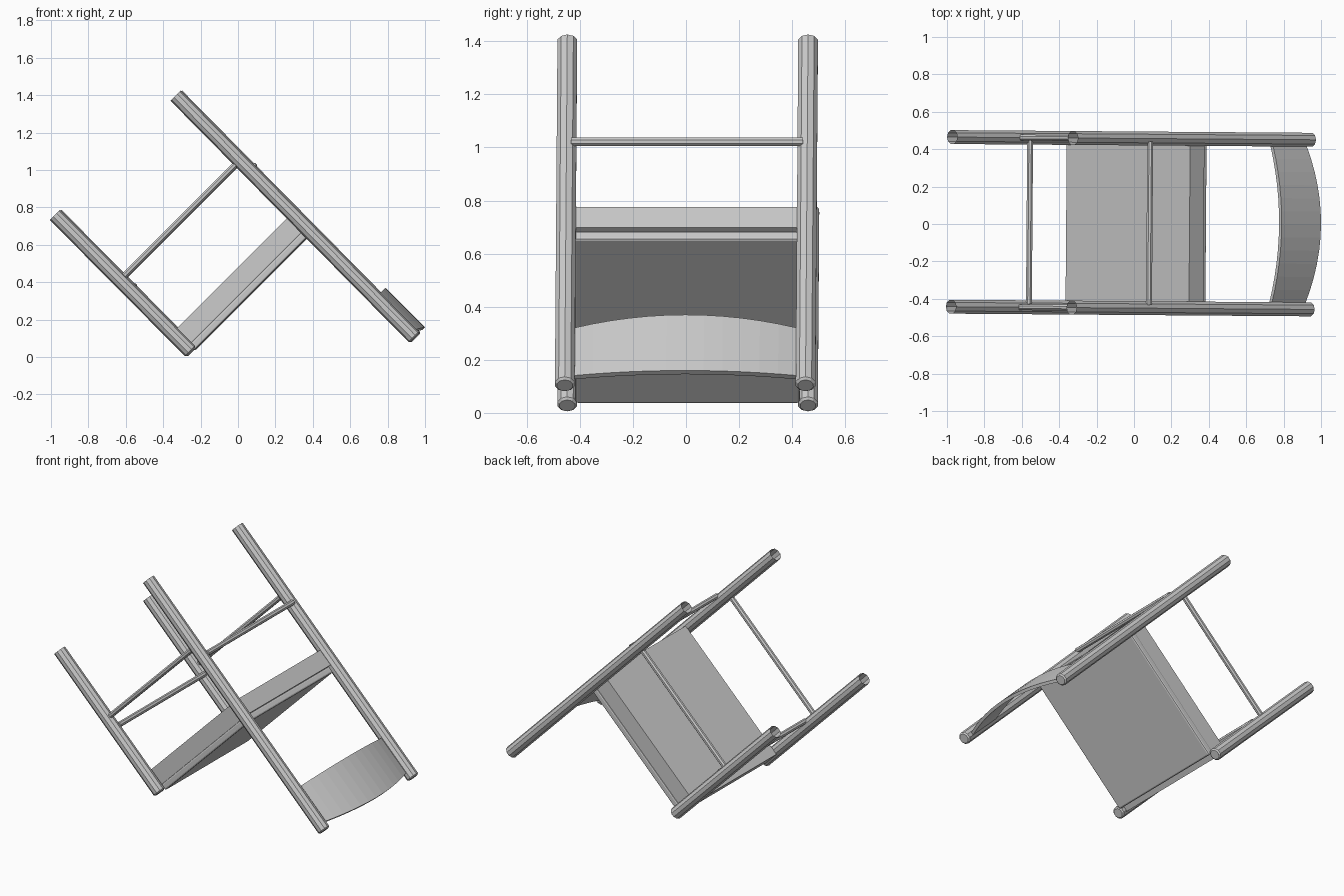
import bpy, bmesh, math
from mathutils import Matrix, Vector

if "Cube" in bpy.data.objects:
    bpy.data.objects.remove(bpy.data.objects["Cube"])

# A chair lying tipped over. Parts are built in the chair's own frame:
# local x = towards the top of the backrest, y = sideways, z = towards the rear.
TIP = (Matrix.Translation((0, 0.004, 0)) @ Matrix.Rotation(-0.0075, 4, 'Z')
       @ Matrix.Rotation(math.radians(45), 4, 'Y'))

grey = bpy.data.materials.new("light_grey")
grey.diffuse_color = (0.6, 0.6, 0.6, 1)
grey.use_nodes = True
grey.node_tree.nodes["Principled BSDF"].inputs["Base Color"].default_value = grey.diffuse_color


def finish(name, bm):
    bmesh.ops.recalc_face_normals(bm, faces=bm.faces)
    bm.transform(TIP)
    me = bpy.data.meshes.new(name)
    bm.to_mesh(me)
    bm.free()
    me.materials.append(grey)
    ob = bpy.data.objects.new(name, me)
    bpy.context.collection.objects.link(ob)
    return ob


def rod(name, a, b, r, sides, rounded=False):
    """Round bar from a to b; a rounded one has an open foot and an eased top."""
    a, b = Vector(a), Vector(b)
    d = (b - a).normalized()
    rot = d.to_track_quat('Z', 'Y')
    rings = [(a, r), (b, r)]
    if rounded:
        rings = [(a, r), (b - d * 0.008, r), (b, r * 0.78)]
    bm = bmesh.new()
    loops = []
    for c, rad in rings:
        angles = [2 * math.pi * (i + 0.5) / sides for i in range(sides)]
        loops.append([bm.verts.new(c + rot @ Vector((rad * math.cos(t), rad * math.sin(t), 0)))
                      for t in angles])
    for lo, hi in zip(loops, loops[1:]):
        for i in range(sides):
            j = (i + 1) % sides
            bm.faces.new((lo[i], lo[j], hi[j], hi[i]))
    bm.faces.new(loops[-1])
    if not rounded:
        bm.faces.new(loops[0])
    return finish(name, bm)


def box(name, lo, hi, bevel=0):
    lo, hi = Vector(lo), Vector(hi)
    bm = bmesh.new()
    bmesh.ops.create_cube(bm, size=1)
    bmesh.ops.scale(bm, vec=hi - lo, verts=bm.verts)
    bmesh.ops.translate(bm, vec=(lo + hi) / 2, verts=bm.verts)
    if bevel:
        bmesh.ops.bevel(bm, geom=bm.edges[:], offset=bevel, segments=2,
                        profile=0.5, affect='EDGES')
    return finish(name, bm)


# Legs, rear posts and side stretchers, one of each per side
for side, y in (("left", 0.4535), ("right", -0.4535)):
    rod("rear_post_" + side, (-1.222, y, 0.755), (0.597, y, 0.743), 0.039, 10, True)
    rod("front_leg_" + side, (-1.227, y, -0.152), (-0.195, y, -0.156), 0.039, 10, True)
    rod("side_stretcher_" + side, (-0.735, y, -0.13), (-0.735, y, 0.75), 0.017, 8)

# Cross stretchers at front and rear
rod("front_stretcher", (-0.663, -0.437, -0.127), (-0.663, 0.437, -0.127), 0.017, 8)
rod("rear_stretcher", (-0.663, -0.437, 0.781), (-0.663, 0.437, 0.781), 0.017, 8)

# Seat frame and the thinner eased pad on it
box("seat_frame", (-0.338, -0.418, -0.175), (-0.23, 0.418, 0.758))
box("seat_pad", (-0.231, -0.423, -0.14), (-0.188, 0.423, 0.738), 0.01)

# Curved backrest slat, bowed to the rear with a crowned top edge
bm = bmesh.new()
N = 12
sections = []
for i in range(N + 1):
    w = 2 * i / N - 1
    rear = 0.75 + 0.07 * (1 - w * w)
    top = 0.594 - 0.043 * w * w
    y = 0.42 * w
    sections.append([bm.verts.new(p) for p in
                     ((0.297, y, rear - 0.02), (top, y, rear - 0.02),
                      (top, y, rear), (0.297, y, rear))])
for p, q in zip(sections, sections[1:]):
    for k in range(4):
        m = (k + 1) % 4
        bm.faces.new((p[k], p[m], q[m], q[k]))
bm.faces.new(sections[0])
bm.faces.new(sections[-1])
finish("backrest_slat", bm)
